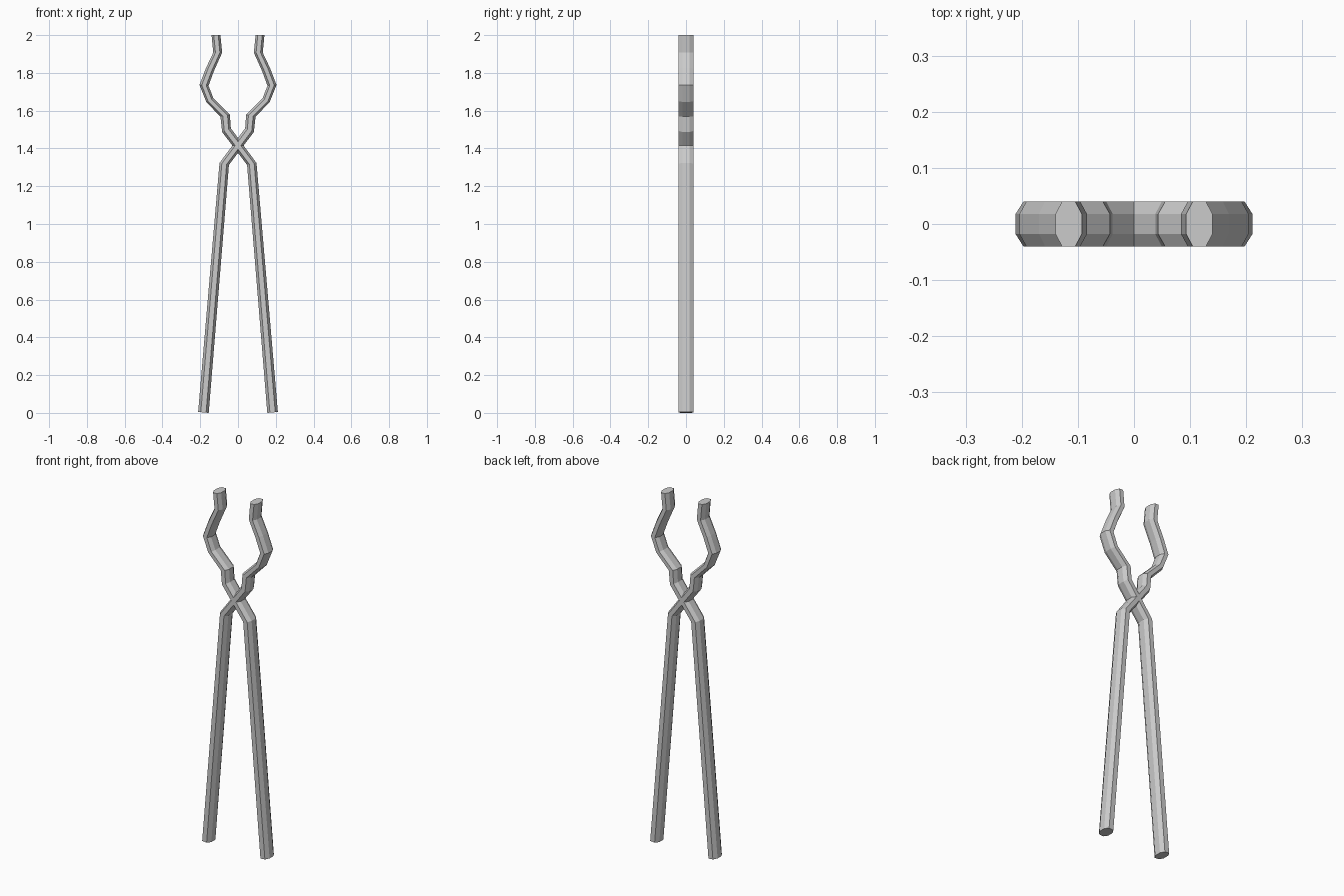
import bpy
import bmesh

cube = bpy.data.objects.get("Cube")
if cube:
    bpy.data.objects.remove(cube, do_unlink=True)

steel = bpy.data.materials.new("grey steel")
steel.use_nodes = True
colour = (0.6, 0.6, 0.6, 1)
steel.diffuse_color = colour
steel.node_tree.nodes["Principled BSDF"].inputs["Base Color"].default_value = colour

# Octagonal section: (position across the arm, y)
SECTION = [(-1, -0.018), (-0.5, -0.04), (0.5, -0.04), (1, -0.018),
           (1, 0.018), (0.5, 0.04), (-0.5, 0.04), (-1, 0.018)]

# Arm outline from jaw tip to handle end: left edge (x, z), right edge (x, z)
OUTLINE = [
    ((0.093, 2.0), (0.140, 2.0)),
    ((0.084, 1.907), (0.131, 1.907)),
    ((0.127, 1.811), (0.169, 1.827)),
    ((0.156, 1.732), (0.204, 1.736)),
    ((0.130, 1.665), (0.168, 1.646)),
    ((0.043, 1.579), (0.093, 1.568)),
    ((0.038, 1.507), (0.084, 1.487)),
    ((-0.098, 1.323), (-0.048, 1.313)),
    ((-0.211, 0.005), (-0.155, 0.0)),
]


def build_arm(name, side):
    """Loft the octagon along the outline; side = -1 mirrors it in x."""
    bm = bmesh.new()
    rings = []
    for (xa, za), (xb, zb) in OUTLINE:
        ring = []
        for t, y in SECTION:
            k = (t + 1) / 2
            ring.append(bm.verts.new((side * (xa + (xb - xa) * k), y, za + (zb - za) * k)))
        rings.append(ring)
    count = len(SECTION)
    for upper, lower in zip(rings, rings[1:]):
        for i in range(count):
            j = (i + 1) % count
            bm.faces.new((upper[i], upper[j], lower[j], lower[i]))
    bm.faces.new(rings[0])
    bm.faces.new(rings[-1])
    bmesh.ops.recalc_face_normals(bm, faces=bm.faces)
    mesh = bpy.data.meshes.new(name)
    bm.to_mesh(mesh)
    bm.free()
    mesh.materials.append(steel)
    arm = bpy.data.objects.new(name, mesh)
    bpy.context.collection.objects.link(arm)


# Two crossing arms, each a jaw and a handle
build_arm("left_jaw_arm", 1)
build_arm("right_jaw_arm", -1)
